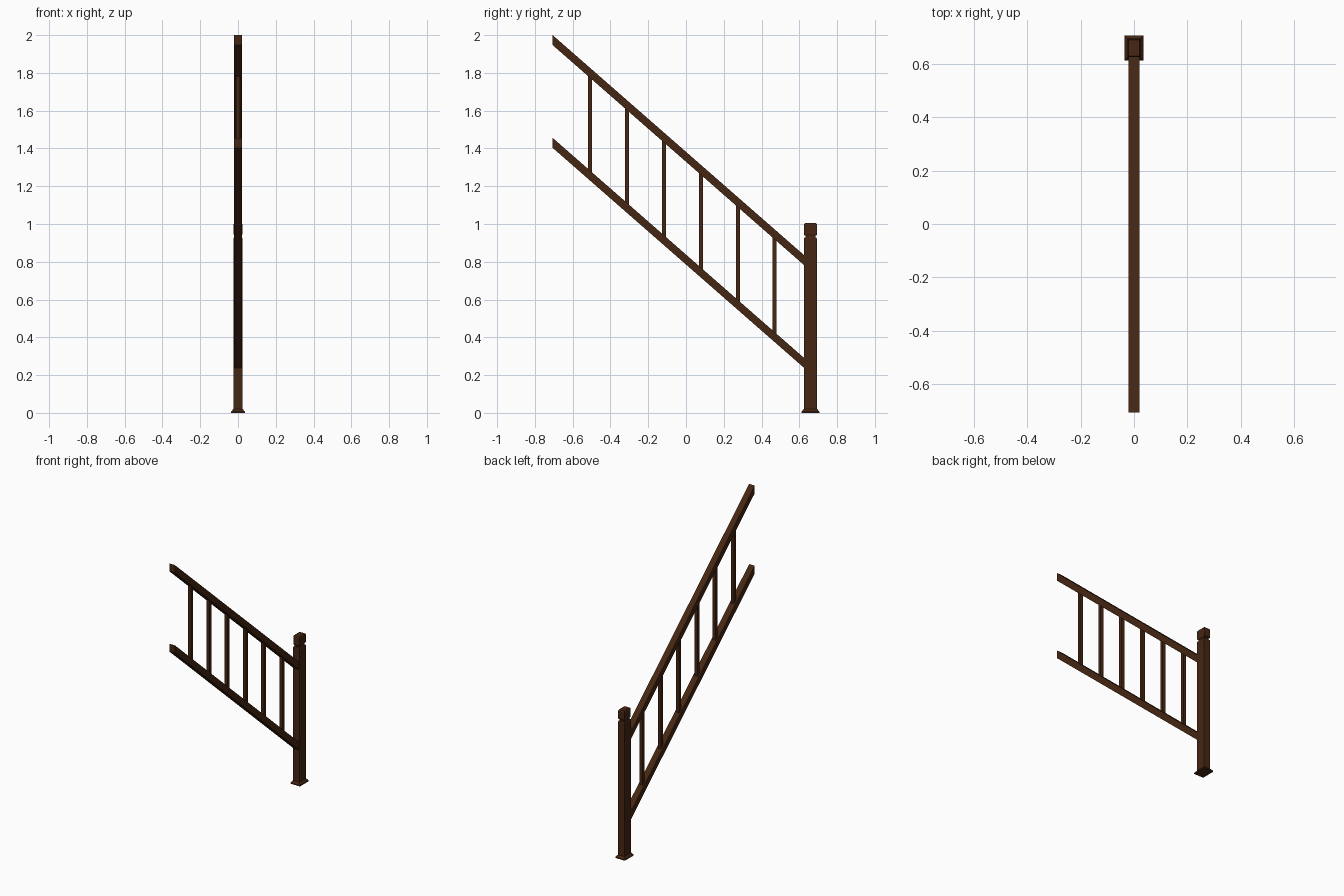
import bpy

if "Cube" in bpy.data.objects:
    bpy.data.objects.remove(bpy.data.objects["Cube"])

wood = bpy.data.materials.new("dark brown wood")
wood.diffuse_color = (0.06, 0.019, 0.006, 1)
wood.use_nodes = True
wood.node_tree.nodes["Principled BSDF"].inputs["Base Color"].default_value = wood.diffuse_color

POST_Y = 0.659
SLOPE = 0.875
Y0 = -0.706          # upper end of the rails
RAIL_T = 0.053       # vertical thickness of the rails


def make(name, verts, faces):
    me = bpy.data.meshes.new(name)
    me.from_pydata(verts, [], faces)
    me.materials.append(wood)
    ob = bpy.data.objects.new(name, me)
    bpy.context.collection.objects.link(ob)
    return ob


def stack(name, levels):
    """Rectangular loft around the post axis: (half x, half y, z) rings."""
    verts, faces = [], []
    for hx, hy, z in levels:
        verts += [(sx * hx, POST_Y + sy * hy, z)
                  for sx, sy in ((-1, -1), (1, -1), (1, 1), (-1, 1))]
    for i in range(len(levels) - 1):
        a = 4 * i
        faces += [(a + k, a + (k + 1) % 4, a + 4 + (k + 1) % 4, a + 4 + k) for k in range(4)]
    n = len(verts)
    faces += [(3, 2, 1, 0), (n - 4, n - 3, n - 2, n - 1)]
    return make(name, verts, faces)


def sloped_bar(name, y1, y2, hx, bottom, top):
    """Bar whose lower and upper faces follow functions of y; ends are vertical."""
    verts = [(x, y, f(y)) for x in (-hx, hx)
             for y, f in ((y1, bottom), (y2, bottom), (y2, top), (y1, top))]
    faces = [(3, 2, 1, 0), (4, 5, 6, 7)]
    faces += [(k, (k + 1) % 4, 4 + (k + 1) % 4, 4 + k) for k in range(4)]
    return make(name, verts, faces)


def line(z_start):
    return lambda y: z_start - SLOPE * (y - Y0)


# newel post: flared foot, shaft, neck and cap
stack("post_foot", [(0.036, 0.047, 0), (0.036, 0.047, 0.007), (0.025, 0.036, 0.02)])
stack("post_shaft", [(0.024, 0.034, 0.012), (0.024, 0.034, 0.923), (0.021, 0.031, 0.928)])
stack("post_neck", [(0.018, 0.026, 0.925), (0.018, 0.026, 0.946)])
stack("post_cap", [(0.020, 0.030, 0.939), (0.023, 0.034, 0.944),
                   (0.023, 0.034, 0.998), (0.020, 0.030, 1.004)])

# sloping rails
TOP, LOW = 2.0, 1.456
for name, z in (("hand_rail", TOP), ("lower_rail", LOW)):
    sloped_bar(name, Y0, 0.635, 0.021, line(z - RAIL_T), line(z))

# balusters between the rails
for i in range(6):
    y = -0.507 + 0.1953 * i
    sloped_bar(f"baluster_{i + 1}", y - 0.0105, y + 0.0105, 0.0115,
               line(LOW - 0.01), line(TOP - RAIL_T + 0.01))
